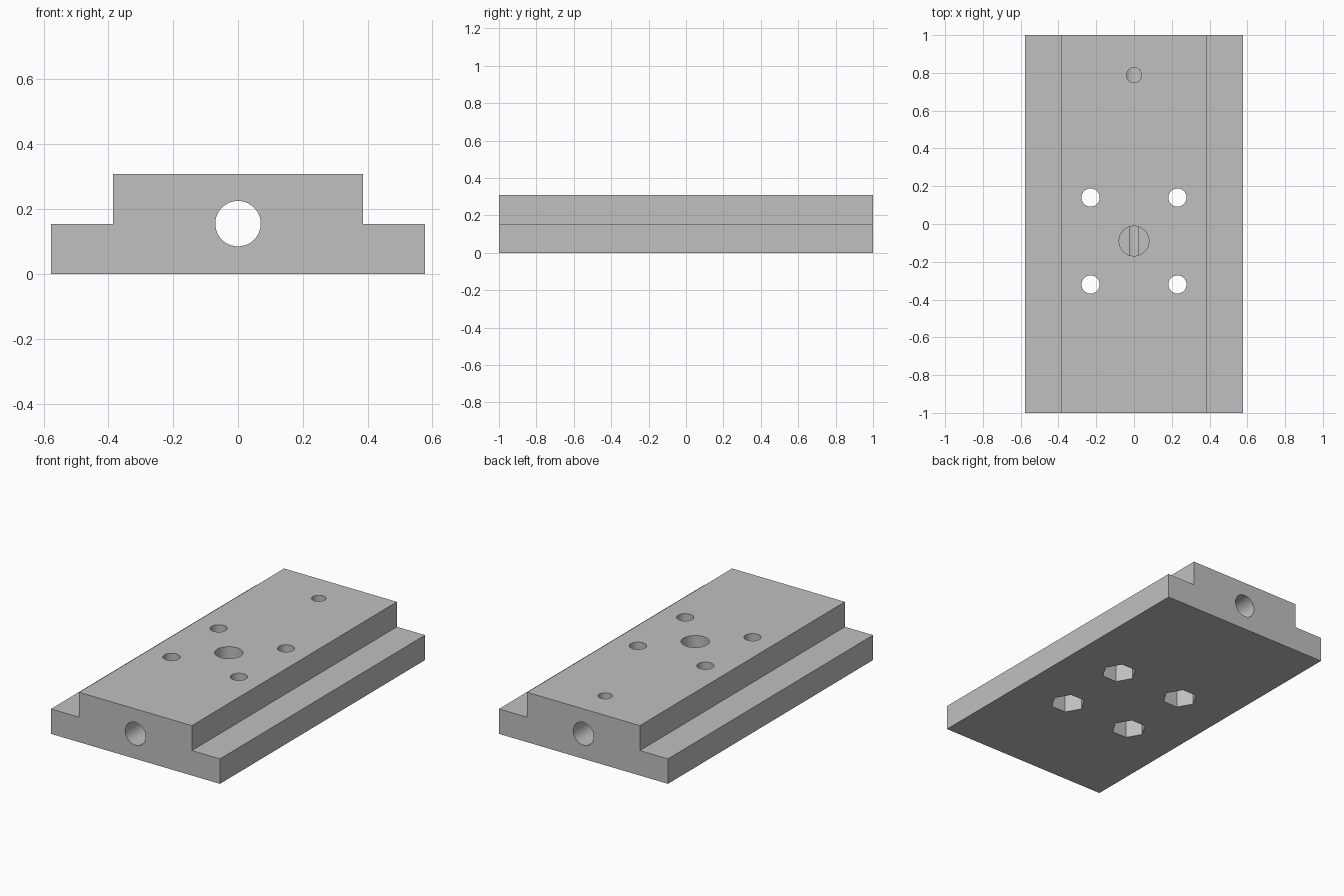
import bpy, bmesh, math
from mathutils import Matrix

if "Cube" in bpy.data.objects:
    bpy.data.objects.remove(bpy.data.objects["Cube"])

HALF_BASE, HALF_TOP, STEP, TOP = 0.577, 0.385, 0.154, 0.308

grey = bpy.data.materials.new("light grey")
grey.diffuse_color = (0.53, 0.53, 0.53, 1)
grey.use_nodes = True
grey.node_tree.nodes["Principled BSDF"].inputs["Base Color"].default_value = grey.diffuse_color


def make_object(name, bm):
    bmesh.ops.recalc_face_normals(bm, faces=bm.faces)
    mesh = bpy.data.meshes.new(name)
    bm.to_mesh(mesh)
    bm.free()
    mesh.materials.append(grey)
    obj = bpy.data.objects.new(name, mesh)
    bpy.context.collection.objects.link(obj)
    return obj


# stepped block: profile in xz extruded along y
right = [(HALF_BASE, 0), (HALF_BASE, STEP), (HALF_TOP, STEP), (HALF_TOP, TOP)]
profile = right + [(-x, z) for x, z in reversed(right)]
bm = bmesh.new()
face = bm.faces.new([bm.verts.new((x, -1, z)) for x, z in profile])
ext = bmesh.ops.extrude_face_region(bm, geom=[face])
bmesh.ops.translate(bm, vec=(0, 2, 0),
                    verts=[v for v in ext["geom"] if isinstance(v, bmesh.types.BMVert)])
plate = make_object("stepped_plate", bm)


def drill(name, radius, x, y, z0, z1, sides=64, along_y=False):
    """Cut a round or hexagonal hole through the plate."""
    bm = bmesh.new()
    bmesh.ops.create_cone(bm, cap_ends=True, segments=sides, radius1=radius,
                          radius2=radius, depth=z1 - z0)
    if sides == 6:  # corners point along x
        if max(v.co.x for v in bm.verts) < radius * 0.99:
            bmesh.ops.rotate(bm, verts=bm.verts, matrix=Matrix.Rotation(math.pi / 6, 3, 'Z'))
    if along_y:
        bmesh.ops.rotate(bm, verts=bm.verts, matrix=Matrix.Rotation(math.pi / 2, 3, 'X'))
    bmesh.ops.translate(bm, verts=bm.verts, vec=(x, y, (z0 + z1) / 2))
    cutter = make_object(name, bm)
    mod = plate.modifiers.new(name, 'BOOLEAN')
    mod.operation, mod.solver, mod.object = 'DIFFERENCE', 'EXACT', cutter
    bpy.context.view_layer.objects.active = plate
    bpy.ops.object.modifier_apply(modifier=name)
    bpy.data.objects.remove(cutter)


# long bore running front to back
drill("long_bore", 0.07, 0, 0, 0.155 - 1.2, 0.155 + 1.2, along_y=True)
# blind centre pocket just breaking into the bore, and small set hole
drill("centre_pocket", 0.079, 0, -0.09, 0.2205, 0.5)
drill("set_hole", 0.04, 0, 0.788, 0.155, 0.5)
# four bolt holes with hexagonal nut pockets underneath
for x in (-0.23, 0.23):
    for y in (0.14, -0.32):
        drill("bolt_hole", 0.048, x, y, -0.1, 0.5)
        drill("nut_pocket", 0.1, x, y, -0.1, STEP, sides=6)

# smooth bores, sharp block edges
bpy.ops.object.select_all(action='DESELECT')
plate.select_set(True)
bpy.context.view_layer.objects.active = plate
bpy.ops.object.shade_smooth_by_angle(angle=math.radians(30))
